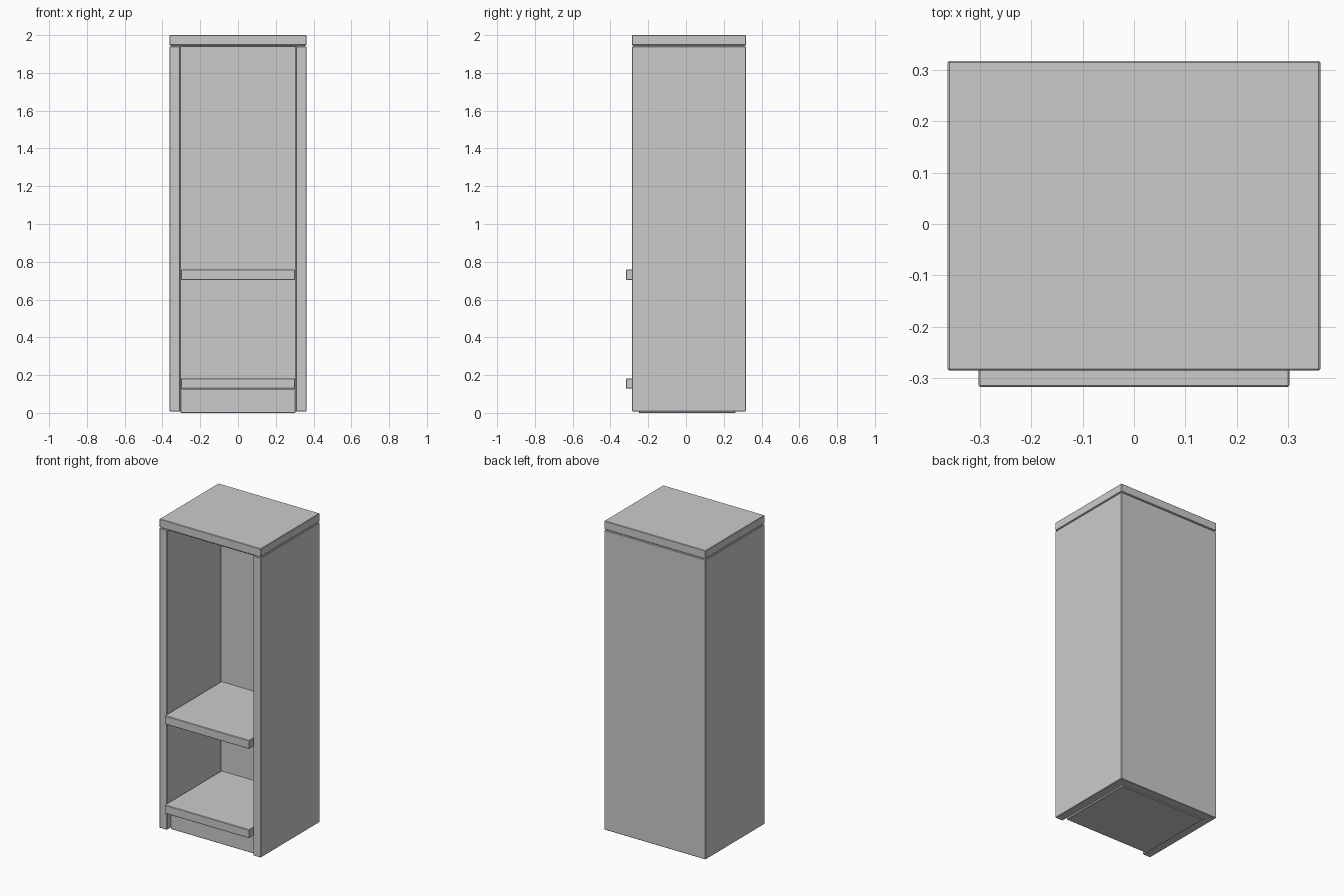
import bpy
import bmesh

# Remove the default cube
cube = bpy.data.objects.get("Cube")
if cube:
    bpy.data.objects.remove(cube, do_unlink=True)

# One plain grey for the whole cabinet
GREY = (0.6, 0.6, 0.6, 1.0)
grey = bpy.data.materials.new("plain grey")
grey.use_nodes = True
grey.diffuse_color = GREY
grey.node_tree.nodes["Principled BSDF"].inputs["Base Color"].default_value = GREY

HALF_W, FRONT, BACK = 0.362, -0.285, 0.317
THICK = 0.055
INNER_W, INNER_BACK = HALF_W - THICK, BACK - THICK


def prism(name, outline, z0, z1, bevel=0.003):
    """Extrude a plan outline from z0 to z1 and soften its edges."""
    bm = bmesh.new()
    face = bm.faces.new([bm.verts.new((x, y, z0)) for x, y in outline])
    top = bmesh.ops.extrude_face_region(bm, geom=[face])["geom"]
    verts = [v for v in top if isinstance(v, bmesh.types.BMVert)]
    bmesh.ops.translate(bm, verts=verts, vec=(0, 0, z1 - z0))
    bmesh.ops.recalc_face_normals(bm, faces=bm.faces)
    mesh = bpy.data.meshes.new(name)
    bm.to_mesh(mesh)
    bm.free()
    mesh.materials.append(grey)
    obj = bpy.data.objects.new(name, mesh)
    bpy.context.collection.objects.link(obj)
    mod = obj.modifiers.new("soft edges", "BEVEL")
    mod.width = bevel
    mod.segments = 1
    return obj


def box(name, half_w, y0, y1, z0, z1):
    outline = [(-half_w, y0), (half_w, y0), (half_w, y1), (-half_w, y1)]
    return prism(name, outline, z0, z1)


# Side walls and back as one U-shaped shell
right_half = [(HALF_W, BACK), (HALF_W, FRONT), (INNER_W, FRONT), (INNER_W, INNER_BACK)]
left_half = [(-x, y) for x, y in reversed(right_half)]
prism("side_and_back_walls", right_half + left_half, 0.007, 1.941)

# Top board, with a slim filler that closes the joint
box("top_board", HALF_W, FRONT, BACK, 1.946, 2.0)
box("top_joint", HALF_W - 0.006, FRONT + 0.006, BACK - 0.006, 1.938, 1.95)

# Shelves stand slightly proud of the walls
for name, z in (("lower_shelf", 0.128), ("upper_shelf", 0.704)):
    box(name, 0.302, -0.317, INNER_BACK, z, z + THICK)

# Recessed plinth under the lower shelf
box("plinth", INNER_W - 0.002, FRONT + 0.035, INNER_BACK, 0.0, 0.128)
